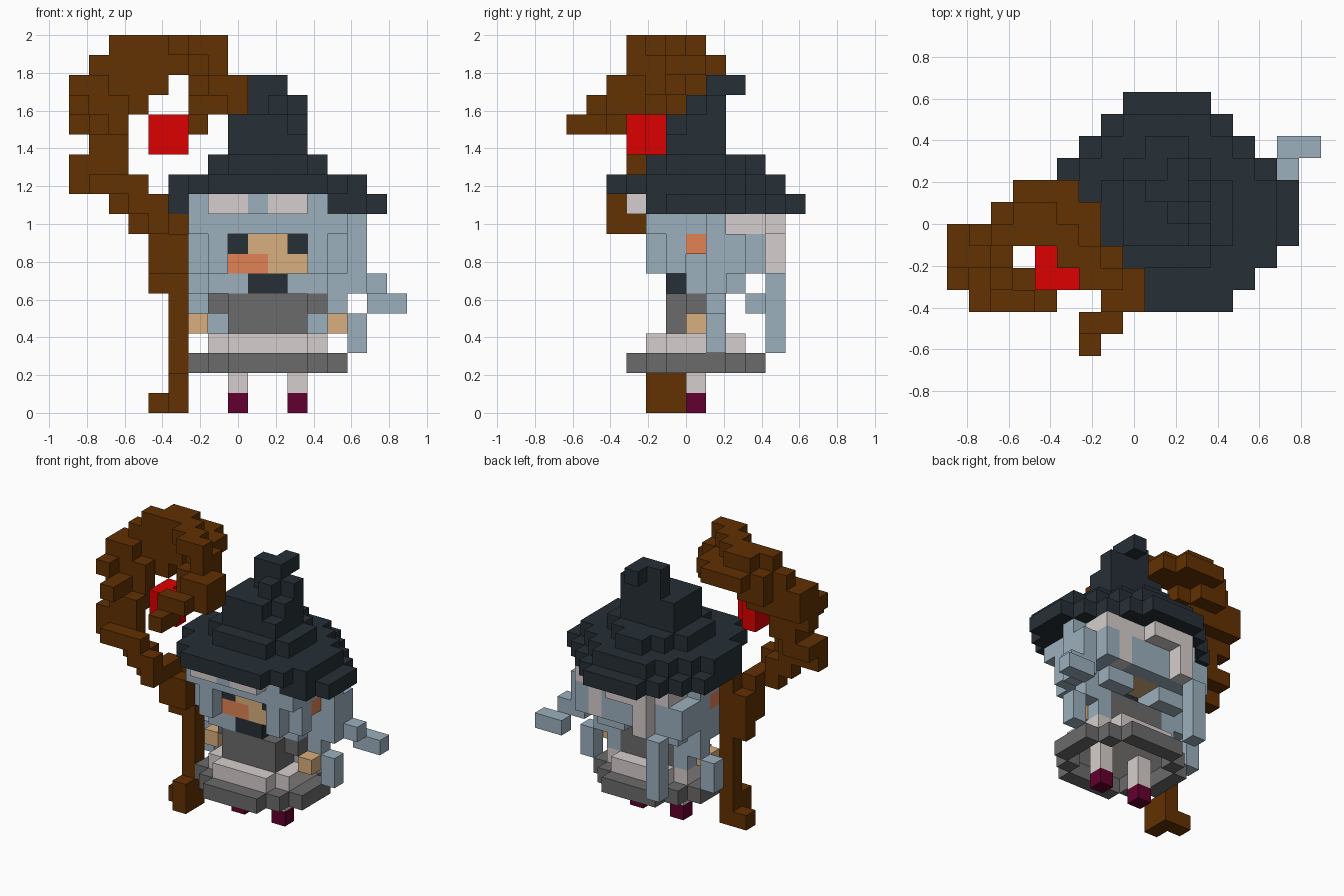
import bpy
import bmesh

cube = bpy.data.objects.get("Cube")
if cube:
    bpy.data.objects.remove(cube, do_unlink=True)

U = 2 / 19                      # edge of one block
X0, Y0 = -8.5 * U, -6 * U       # grid origin


def linear(c):
    c /= 255
    return c / 12.92 if c <= 0.04045 else ((c + 0.055) / 1.055) ** 2.4


PALETTE = {
    "wood_brown": (98, 49, 2), "hat_charcoal": (38, 47, 54),
    "hair_blue_grey": (156, 176, 190), "pale_grey": (214, 206, 205),
    "robe_grey": (107, 107, 107), "gem_red": (220, 0, 0),
    "skin_tan": (217, 175, 126), "nose_orange": (225, 130, 85),
    "shoe_maroon": (98, 0, 46),
}
MATS = {}
for name, rgb in PALETTE.items():
    m = bpy.data.materials.new(name)
    m.use_nodes = True
    col = (*[linear(c) for c in rgb], 1)
    m.diffuse_color = col
    bsdf = m.node_tree.nodes["Principled BSDF"]
    bsdf.inputs["Base Color"].default_value = col
    bsdf.inputs["Roughness"].default_value = 0.9
    MATS[name] = m

cells = {}                      # (i, j, k) -> (part, colour)


def box(part, colour, *boxes):
    """Fill inclusive block ranges given as (i0, i1, j0, j1, k0, k1)."""
    for i0, i1, j0, j1, k0, k1 in boxes:
        for i in range(i0, i1 + 1):
            for j in range(j0, j1 + 1):
                for k in range(k0, k1 + 1):
                    cells[i, j, k] = (part, colour)


def mirrored(part, colour, *boxes):
    """Fill blocks and their copies across the body's middle plane."""
    box(part, colour, *boxes)
    box(part, colour, *[(19 - b[1], 19 - b[0], *b[2:]) for b in boxes])


def disc(part, colour, i0, i1, j0, j1, k, front, back):
    """One stepped-corner layer with separate front and back corner cuts."""
    for i in range(i0, i1 + 1):
        for j in range(j0, j1 + 1):
            dx = min(i - i0, i1 - i)
            if dx + j - j0 >= front and dx + j1 - j >= back:
                cells[i, j, k] = (part, colour)


# Hat: tilted brim, stepped cone, bent tip
HAT = "hat_charcoal"
disc("hat", HAT, 5, 14, 4, 11, 10, 0, 3)
box("hat", HAT, (15, 15, 5, 7, 10, 10))
disc("hat", HAT, 5, 14, 2, 10, 11, 2, 3)
for k in (10, 11):
    del cells[5, 4, k]
disc("hat", HAT, 7, 12, 4, 9, 12, 1, 2)
box("hat", HAT, (8, 11, 5, 7, 13, 13), (8, 10, 5, 7, 14, 14),
    (11, 11, 6, 7, 14, 14), (9, 11, 7, 7, 15, 15), (10, 10, 6, 6, 15, 15),
    (9, 10, 7, 7, 16, 16), (10, 10, 8, 8, 16, 16))

# Head with scalp wrap and face
PALE, HAIR, SKIN = "pale_grey", "hair_blue_grey", "skin_tan"
box("head", PALE, (7, 12, 4, 9, 10, 10), (7, 8, 3, 3, 10, 10),
    (10, 11, 3, 3, 10, 10), (7, 13, 8, 9, 9, 9),
    (8, 8, 10, 10, 7, 10), (9, 10, 10, 10, 9, 10))
box("head", SKIN, (8, 11, 5, 8, 7, 8))
box("nose", "nose_orange", (8, 9, 5, 5, 7, 7))
mirrored("eye", HAT, (8, 8, 5, 5, 8, 8))
box("mouth", HAT, (9, 10, 5, 6, 6, 6))

# Hair: fringe, side curtains and back
mirrored("hair", HAIR, (8, 9, 4, 7, 9, 9), (7, 7, 4, 7, 7, 9),
         (6, 6, 5, 5, 7, 9), (6, 6, 7, 7, 5, 9), (6, 7, 7, 7, 6, 7),
         (6, 6, 8, 9, 7, 8), (7, 7, 8, 9, 7, 8), (8, 9, 9, 9, 7, 8),
         (7, 8, 6, 8, 6, 6), (7, 7, 7, 7, 3, 5), (6, 6, 4, 6, 9, 9))
box("hair", HAIR, (9, 9, 3, 3, 10, 10), (12, 12, 4, 4, 10, 10),
    (6, 6, 4, 8, 10, 10), (7, 8, 5, 5, 6, 6), (6, 6, 6, 6, 6, 7),
    (14, 14, 7, 7, 6, 9), (14, 14, 8, 8, 7, 8))
box("head", PALE, (12, 12, 9, 9, 7, 9))
mirrored("ear", "nose_orange", (6, 6, 6, 6, 8, 8))

# Loose locks
mirrored("hair_lock", HAIR, (14, 14, 7, 7, 3, 4))
box("hair_lock", HAIR, (7, 7, 10, 10, 3, 6), (14, 15, 8, 8, 6, 6),
    (15, 16, 9, 9, 5, 5))

# Robe: torso, shoulders, pale tier and hollow hem
ROBE = "robe_grey"
box("torso", ROBE, (8, 11, 5, 7, 3, 5))
mirrored("shoulder", ROBE, (7, 7, 6, 6, 5, 5))
disc("robe_tier", PALE, 7, 12, 4, 8, 3, 1, 1)
disc("robe_hem", ROBE, 6, 13, 3, 9, 2, 2, 2)
for cell in [(i, j, 2) for i in range(7, 13) for j in range(4, 9)]:
    if not (cell[0] in (7, 12) and cell[1] in (4, 8)):
        cells.pop(cell, None)
mirrored("hand", SKIN, (6, 6, 6, 6, 4, 4))

# Legs and shoes
mirrored("leg", PALE, (8, 8, 6, 6, 1, 2))
mirrored("shoe", "shoe_maroon", (8, 8, 6, 6, 0, 0))

# Staff: shaft with foot, then the curling crook
WOOD = "wood_brown"
box("staff_shaft", WOOD, (5, 5, 5, 5, 0, 9), (4, 4, 5, 5, 0, 0),
    (5, 5, 4, 4, 0, 1), (4, 4, 5, 5, 6, 8), (4, 5, 4, 4, 7, 8),
    (4, 4, 2, 4, 9, 9), (3, 3, 3, 3, 9, 9), (4, 4, 2, 2, 10, 10),
    (3, 3, 2, 3, 10, 10), (2, 2, 3, 3, 10, 10))
box("crook_left", WOOD, (1, 3, 2, 2, 11, 11), (0, 2, 3, 3, 11, 11),
    (0, 1, 3, 4, 12, 12), (2, 2, 3, 3, 12, 12), (1, 2, 3, 4, 13, 13),
    (1, 1, 2, 3, 14, 14), (0, 2, 4, 4, 14, 14),
    (0, 0, 3, 5, 15, 15), (1, 2, 4, 4, 15, 15), (1, 3, 5, 5, 15, 15),
    (0, 1, 4, 4, 16, 16), (0, 4, 5, 5, 16, 16), (2, 3, 6, 6, 16, 16))
box("crook_top", WOOD, (1, 5, 5, 5, 17, 17), (2, 6, 6, 6, 17, 17),
    (3, 5, 7, 7, 17, 17), (6, 6, 4, 5, 17, 17), (7, 7, 3, 4, 17, 17),
    (2, 4, 5, 5, 18, 18), (3, 4, 6, 6, 18, 18), (5, 5, 4, 5, 18, 18),
    (6, 6, 3, 4, 18, 18), (7, 7, 3, 3, 18, 18))
box("crook_tip", WOOD, (6, 7, 3, 4, 16, 16), (8, 8, 2, 3, 16, 16),
    (7, 7, 2, 2, 16, 16), (7, 8, 2, 2, 15, 15), (8, 8, 3, 3, 15, 15),
    (6, 7, 1, 1, 15, 15), (6, 6, 3, 3, 15, 15), (6, 6, 0, 1, 14, 14))
box("gem", "gem_red", (4, 5, 3, 3, 13, 14), (4, 4, 4, 4, 13, 14))

# Each direction with the corners of its block face
FACES = {
    (1, 0, 0): ((1, 0, 0), (1, 1, 0), (1, 1, 1), (1, 0, 1)),
    (-1, 0, 0): ((0, 1, 0), (0, 0, 0), (0, 0, 1), (0, 1, 1)),
    (0, 1, 0): ((1, 1, 0), (0, 1, 0), (0, 1, 1), (1, 1, 1)),
    (0, -1, 0): ((0, 0, 0), (1, 0, 0), (1, 0, 1), (0, 0, 1)),
    (0, 0, 1): ((0, 0, 1), (1, 0, 1), (1, 1, 1), (0, 1, 1)),
    (0, 0, -1): ((0, 1, 0), (1, 1, 0), (1, 0, 0), (0, 0, 0)),
}

# Build one mesh per part from its exposed block faces
for part in sorted({p for p, _ in cells.values()}):
    bm = bmesh.new()
    colours = sorted({c for p, c in cells.values() if p == part})
    for (i, j, k), (p, colour) in cells.items():
        if p != part:
            continue
        for (dx, dy, dz), corners in FACES.items():
            if (i + dx, j + dy, k + dz) in cells:
                continue
            verts = [bm.verts.new((X0 + (i + a) * U, Y0 + (j + b) * U, (k + c) * U))
                     for a, b, c in corners]
            bm.faces.new(verts).material_index = colours.index(colour)
    bmesh.ops.remove_doubles(bm, verts=bm.verts[:], dist=1e-4)
    mesh = bpy.data.meshes.new(part)
    bm.to_mesh(mesh)
    bm.free()
    for c in colours:
        mesh.materials.append(MATS[c])
    bpy.context.collection.objects.link(bpy.data.objects.new(part, mesh))
